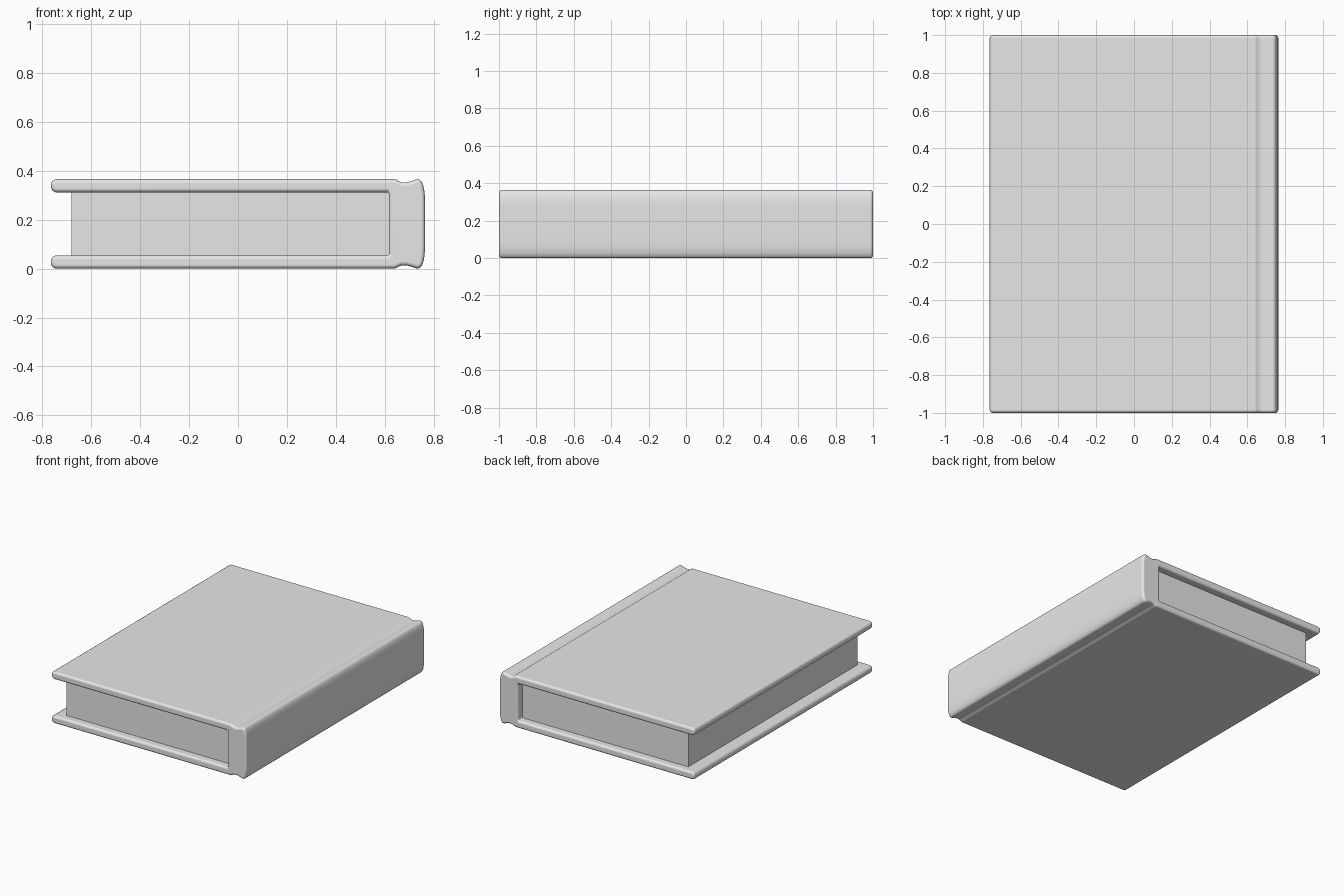
import bpy, bmesh, math
from mathutils import Vector

if "Cube" in bpy.data.objects:
    bpy.data.objects.remove(bpy.data.objects["Cube"], do_unlink=True)

HALF_LENGTH = 1.0
MID_Z = 0.1825
ROUND = 0.016

grey = bpy.data.materials.new("light_grey")
grey.use_nodes = True
grey.diffuse_color = (0.8, 0.8, 0.8, 1)
grey.node_tree.nodes["Principled BSDF"].inputs["Base Color"].default_value = grey.diffuse_color


def make_object(name, bm):
    bmesh.ops.recalc_face_normals(bm, faces=bm.faces)
    mesh = bpy.data.meshes.new(name)
    bm.to_mesh(mesh)
    bm.free()
    mesh.materials.append(grey)
    obj = bpy.data.objects.new(name, mesh)
    bpy.context.collection.objects.link(obj)
    return obj


def inset_outline(points, amount):
    """Move each edge of a counter-clockwise outline inwards."""
    result = []
    for i, p in enumerate(points):
        before = (p - points[i - 1]).normalized()
        after = (points[(i + 1) % len(points)] - p).normalized()
        n1, n2 = Vector((-before.y, before.x)), Vector((-after.y, after.x))
        result.append(p + (n1 + n2) * amount / (1 + n1.dot(n2)))
    return result


# Cover: upper half of the wrap-around section, from spine to inner wall
upper = [(0.764, 0.10), (0.762, 0.13), (0.757, 0.156), (0.75, 0.173), (0.741, 0.181),
         (0.73, 0.182), (0.712, 0.176), (0.69, 0.17), (0.668, 0.17), (0.655, 0.175),
         (0.648, 0.18), (0.638, 0.1825),
         (-0.745, 0.1825), (-0.757, 0.177), (-0.764, 0.166), (-0.764, 0.148),
         (-0.757, 0.135), (-0.745, 0.129),
         (0.61, 0.129), (0.617, 0.122)]
section = [Vector(p) for p in upper] + [Vector((x, -z)) for x, z in reversed(upper)]

# Rings along the length, with rounded ends
angles = [math.radians(a) for a in (0, 22.5, 45, 67.5, 90)]
ends = [(HALF_LENGTH - ROUND * (1 - math.cos(a)), ROUND * (1 - math.sin(a))) for a in angles]
stations = [(-y, inset) for y, inset in ends] + list(reversed(ends))
bm = bmesh.new()
rings = [[bm.verts.new((p.x, y, p.y + MID_Z)) for p in inset_outline(section, inset)]
         for y, inset in stations]
for a, b in zip(rings, rings[1:]):
    for i in range(len(a)):
        j = (i + 1) % len(a)
        bm.faces.new((a[i], a[j], b[j], b[i]))
bm.faces.new(rings[0])
bm.faces.new(rings[-1])
cover = make_object("cover", bm)

bpy.ops.object.select_all(action='DESELECT')
cover.select_set(True)
bpy.context.view_layer.objects.active = cover
bpy.ops.object.shade_smooth_by_angle(angle=math.radians(50))
weighted = cover.modifiers.new("even_shading", 'WEIGHTED_NORMAL')
weighted.keep_sharp = True

# Page block, set back from the cover edges
bm = bmesh.new()
bmesh.ops.create_cube(bm, size=1)
bmesh.ops.scale(bm, vec=(1.3, 2 * (HALF_LENGTH - 0.055), 0.2585), verts=bm.verts)
bmesh.ops.translate(bm, vec=(-0.03, 0, MID_Z), verts=bm.verts)
make_object("pages", bm)
